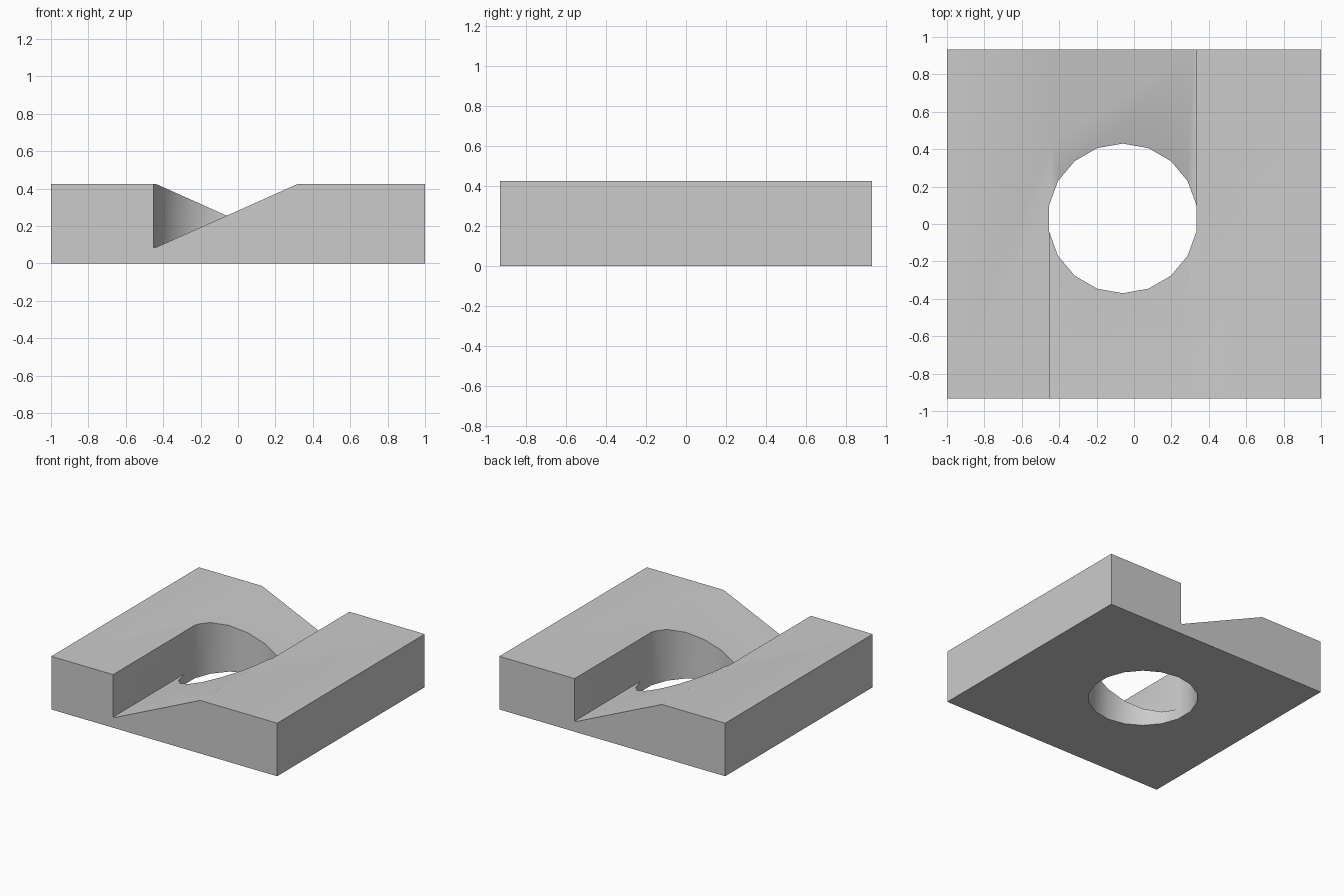
import bpy
import bmesh
import math

cube = bpy.data.objects.get("Cube")
if cube:
    bpy.data.objects.remove(cube, do_unlink=True)

# Main dimensions
HALF_DEPTH = 0.933
HEIGHT = 0.425
LEDGE = 0.085
CX, CY = -0.06, 0.03
RADIUS = 0.4
SIDES = 18
WALL = RADIUS * math.cos(math.pi / SIDES) - 0.001
RAMP = 0.38

gray = bpy.data.materials.new("plain gray")
gray.use_nodes = True
color = (0.6, 0.6, 0.6, 1.0)
gray.diffuse_color = color
gray.node_tree.nodes["Principled BSDF"].inputs["Base Color"].default_value = color


def prism(name, points, offset):
    """Extrude a closed loop of 3D points along an offset."""
    bm = bmesh.new()
    face = bm.faces.new([bm.verts.new(p) for p in points])
    moved = bmesh.ops.extrude_face_region(bm, geom=[face])["geom"]
    verts = [v for v in moved if isinstance(v, bmesh.types.BMVert)]
    bmesh.ops.translate(bm, verts=verts, vec=offset)
    bmesh.ops.recalc_face_normals(bm, faces=bm.faces)
    mesh = bpy.data.meshes.new(name)
    bm.to_mesh(mesh)
    bm.free()
    mesh.materials.append(gray)
    obj = bpy.data.objects.new(name, mesh)
    bpy.context.collection.objects.link(obj)
    return obj


# Rectangular block
block = prism("ramped_block",
              [(x, y, 0) for x, y in ((-1, -HALF_DEPTH), (1, -HALF_DEPTH),
                                      (1, HALF_DEPTH), (-1, HALF_DEPTH))],
              (0, 0, HEIGHT))

# Round through hole with a corner pointing to the back
ring = [2 * math.pi * i / SIDES for i in range(SIDES)]
hole = prism("hole_cutter",
             [(CX + RADIUS * math.sin(a), CY + RADIUS * math.cos(a), -0.5) for a in ring],
             (0, 0, 2))

# Opposed ramps: the back one is the front one turned half way round the hole
slope = (HEIGHT - LEDGE) / (2 * RAMP)
profile = [(-WALL, LEDGE), (-RAMP, LEDGE), (RAMP + 0.2, HEIGHT + 0.2 * slope),
           (RAMP + 0.2, 1), (-WALL, 1)]
cutters = [hole]
for name, turn in (("front_ramp_cutter", 1), ("back_ramp_cutter", -1)):
    cutters.append(prism(name, [(CX + turn * x, CY, z) for x, z in profile],
                         (0, -turn * 1.5, 0)))

# Cut the block
bpy.context.view_layer.objects.active = block
for cutter in cutters:
    cutter.hide_render = True
    mod = block.modifiers.new(cutter.name, 'BOOLEAN')
    mod.operation = 'DIFFERENCE'
    mod.solver = 'EXACT'
    mod.object = cutter
    bpy.ops.object.modifier_apply(modifier=mod.name)
for cutter in cutters:
    bpy.data.objects.remove(cutter, do_unlink=True)

# Soft shading that keeps the hard corners
bpy.ops.object.select_all(action='DESELECT')
block.select_set(True)
bpy.ops.object.shade_smooth_by_angle(angle=math.radians(30))
